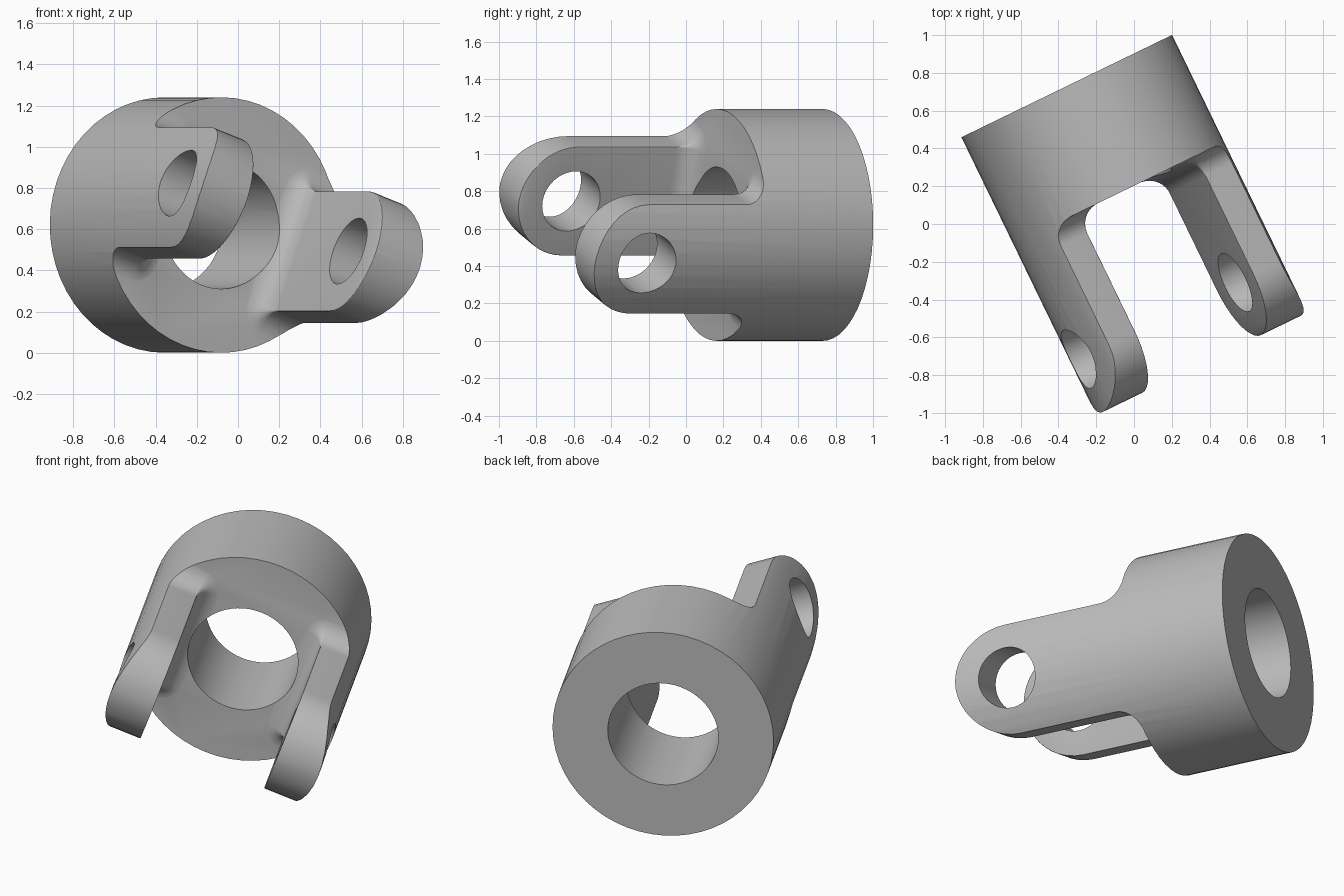
import bpy, bmesh, math
from mathutils import Matrix, Vector

if "Cube" in bpy.data.objects:
    bpy.data.objects.remove(bpy.data.objects["Cube"])

R = 0.62            # outer radius
BORE = 0.31         # bore radius
BODY = 0.63         # body length along the axis
INNER = 0.37        # distance of arm inner face from the axis
HALF = 0.31         # arm half width
FILLET = 0.12
PIN = 1.325         # pin centre along the axis
PIN_R = 0.17
YAW, ROLL = math.radians(25.9), math.radians(20)

steel = bpy.data.materials.new("light_grey_metal")
steel.use_nodes = True
colour = (0.5, 0.5, 0.5, 1)
steel.diffuse_color = colour
steel.node_tree.nodes["Principled BSDF"].inputs["Base Color"].default_value = colour


def make(name, bm):
    bmesh.ops.recalc_face_normals(bm, faces=bm.faces)
    mesh = bpy.data.meshes.new(name)
    bm.to_mesh(mesh)
    bm.free()
    mesh.materials.append(steel)
    obj = bpy.data.objects.new(name, mesh)
    bpy.context.collection.objects.link(obj)
    return obj


def cylinder(name, radius, start, end, sides=56, turn=None):
    bm = bmesh.new()
    bmesh.ops.create_cone(bm, cap_ends=True, segments=sides, radius1=radius,
                          radius2=radius, depth=end - start)
    bmesh.ops.translate(bm, verts=bm.verts, vec=(0, 0, (start + end) / 2))
    if turn:
        bmesh.ops.transform(bm, matrix=turn, verts=bm.verts)
    return make(name, bm)


def arm_blank(name, side):
    """Loft a filleted foot, a straight shank and a round tip along the axis."""
    quarter = [math.pi / 2 * i / 10 for i in range(11)]
    rings = [(BODY - 0.2, FILLET, HALF), (BODY - 0.002, FILLET, HALF)]
    rings += [(BODY + FILLET * (1 - math.cos(t)), FILLET * (1 - math.sin(t)), HALF)
              for t in quarter[1:]]
    rings += [(PIN + HALF * math.sin(t), 0, max(HALF * math.cos(t), 0.012))
              for t in quarter]
    bm = bmesh.new()
    loops = []
    for w, grow, half in rings:
        c = 0.004 + grow                      # rounded corner radius
        pts = [(1.0, -half - grow)]
        for sign in (-1, 1):
            arc = [math.pi / 2 * i / 6 for i in range(7)]
            if sign > 0:
                arc.reverse()
            pts += [(INNER + 0.004 - c * math.sin(a),
                     sign * (half - 0.004 + c * math.cos(a))) for a in arc]
        pts.append((1.0, half + grow))
        loops.append([bm.verts.new((side * x, y, w)) for x, y in pts])
    n = len(loops[0])
    for a, b in zip(loops, loops[1:]):
        for i in range(n):
            j = (i + 1) % n
            bm.faces.new((a[i], a[j], b[j], b[i]))
    bm.faces.new(loops[0])
    bm.faces.new(loops[-1])
    return make(name, bm)


def combine(target, other, operation):
    mod = target.modifiers.new(operation.lower(), 'BOOLEAN')
    mod.operation, mod.solver, mod.object = operation, 'EXACT', other
    mesh = bpy.data.meshes.new_from_object(
        target.evaluated_get(bpy.context.evaluated_depsgraph_get()))
    target.modifiers.clear()
    target.data = mesh
    bpy.data.objects.remove(other)


# Oversized blank with two arms, turned down to the outer cylinder
yoke = cylinder("yoke", 0.9, -0.1, BODY)
for label, side in (("left", 1), ("right", -1)):
    combine(yoke, arm_blank(label + "_arm", side), 'UNION')
combine(yoke, cylinder("outer_turning", R, 0, 2), 'INTERSECT')

# Axial bore and cross pin holes
combine(yoke, cylinder("bore_cutter", BORE, -0.5, 1.0), 'DIFFERENCE')
pin_turn = Matrix.Translation((0, 0, PIN)) @ Matrix.Rotation(math.pi / 2, 4, 'Y')
combine(yoke, cylinder("pin_cutter", PIN_R, -1, 1, 40, pin_turn), 'DIFFERENCE')

# Stand the yoke in its tilted pose
across = Vector((math.cos(YAW), math.sin(YAW), 0))
up = Vector((0, 0, 1))
u = across * math.cos(ROLL) - up * math.sin(ROLL)
v = up * math.cos(ROLL) + across * math.sin(ROLL)
pose = Matrix((u, v, u.cross(v))).transposed().to_4x4()
yoke.data.transform(Matrix.Translation((-0.356, 0.73, R)) @ pose)

bpy.ops.object.select_all(action='DESELECT')
yoke.select_set(True)
bpy.context.view_layer.objects.active = yoke
bpy.ops.object.shade_smooth_by_angle(angle=math.radians(30))
